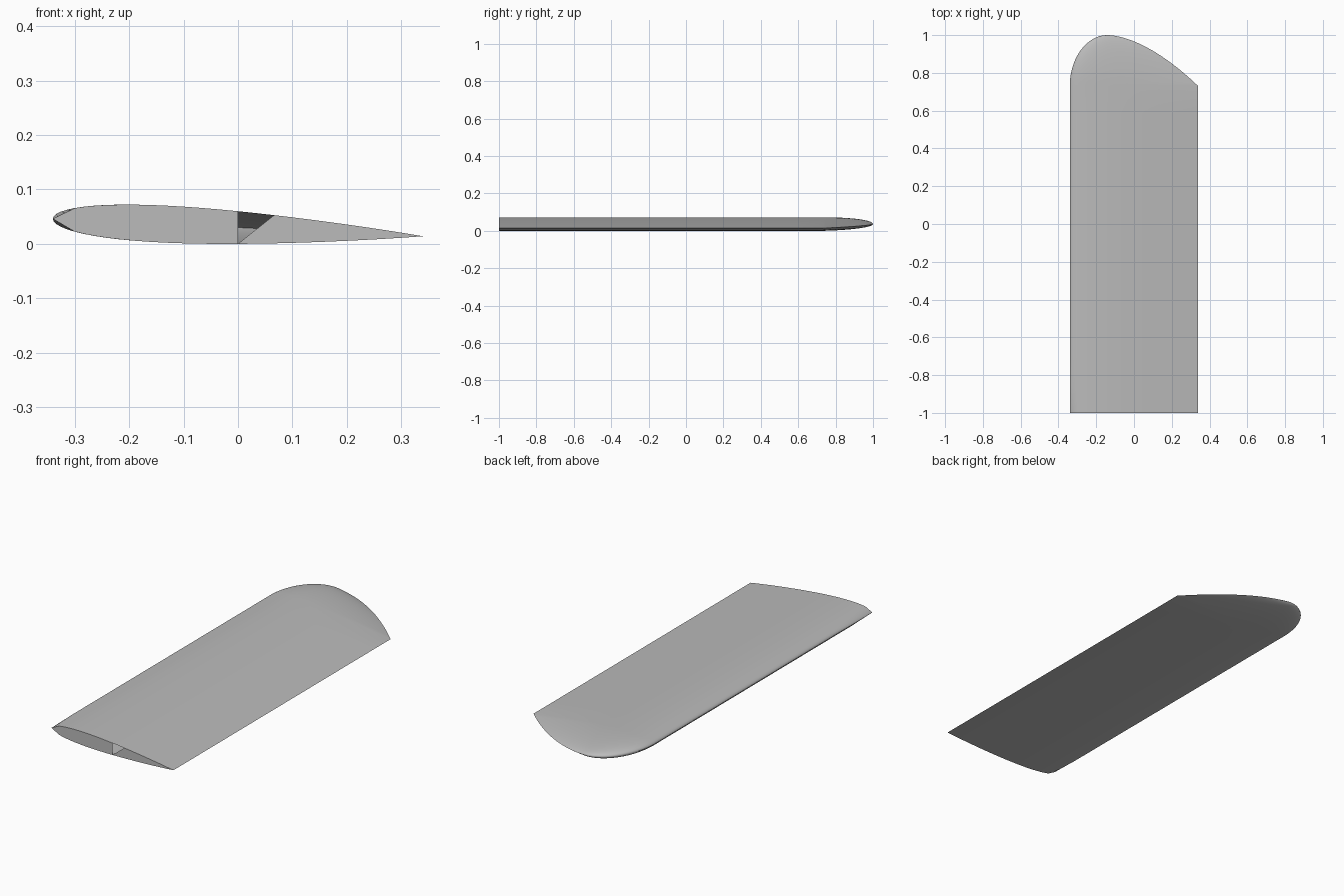
import bpy
import bmesh
from math import cos, sin, pi, sqrt, radians

if "Cube" in bpy.data.objects:
    bpy.data.objects.remove(bpy.data.objects["Cube"])

CHORD, LEAD = 0.68, -0.34
TIP_START, TIP_LEN, TIP_X = 0.73, 0.27, -0.14
COLS = 32      # chordwise divisions
NOSE = 5       # columns in the blunt nose of the root section


def half_thickness(u):
    """Symmetric aerofoil, ten percent thick with a closed trailing edge."""
    return 0.5 * CHORD * (0.2969 * sqrt(u) - 0.126 * u - 0.3516 * u**2
                          + 0.2843 * u**3 - 0.1036 * u**4)


def mean_line(x):
    """Pitched chord plane, with the leading edge higher."""
    return 0.047 - 0.047 * (x - LEAD)


def section(y):
    """Upper and lower points of the wing section at span position y."""
    t = min(1.0, max(0.0, (y - TIP_START) / TIP_LEN))
    thin = sqrt(1 - t * t)
    x0 = TIP_X - 0.2 * thin
    x1 = TIP_X + 0.48 * (1 - t) ** (1 / 1.7)
    upper, lower = [], []
    for i in range(COLS + 1):
        u = (1 - cos(pi * i / COLS)) / 2
        x = x0 + (x1 - x0) * u
        h = max(0.0, half_thickness(u)) * thin
        upper.append((x, y, mean_line(x) + h))
        lower.append((x, y, mean_line(x) - h))
    return upper, lower


def straighten_nose(points):
    """Replace the rounded nose with a straight facet."""
    a, b = points[0], points[NOSE]
    for i in range(1, NOSE):
        f = i / NOSE
        points[i] = tuple(p + (q - p) * f for p, q in zip(a, b))


# Span stations: straight panel, then closer spacing round the tip
stations = [-1 + (TIP_START + 1) * k / 12 for k in range(12)]
stations += [TIP_START + TIP_LEN * sin(pi / 2 * k / 20) for k in range(21)]

bm = bmesh.new()
rows = []
for k, y in enumerate(stations):
    pair = section(y)
    if k == 0:
        for side in pair:
            straighten_nose(side)
    rows.append([[bm.verts.new(p) for p in side] for side in pair])

# Upper and lower skins
for a, b in zip(rows, rows[1:]):
    for i in range(COLS):
        bm.faces.new((a[0][i], a[0][i + 1], b[0][i + 1], b[0][i]))
        bm.faces.new((a[1][i], b[1][i], b[1][i + 1], a[1][i + 1]))

# Root rib, with a small triangular opening behind mid-chord
top, low = rows[0]
mid = COLS // 2
for i in range(COLS):
    if i not in (mid, mid + 1):
        bm.faces.new((low[i], low[i + 1], top[i + 1], top[i]))
bm.faces.new((low[mid], low[mid + 1], low[mid + 2], top[mid + 2]))

bmesh.ops.remove_doubles(bm, verts=bm.verts, dist=1e-5)
bmesh.ops.dissolve_degenerate(bm, edges=bm.edges, dist=1e-5)

# Rest on the ground
lowest = min(v.co.z for v in bm.verts)
bmesh.ops.translate(bm, verts=bm.verts, vec=(0, 0, -lowest))

mesh = bpy.data.meshes.new("wing")
bm.to_mesh(mesh)
bm.free()
wing = bpy.data.objects.new("wing", mesh)
bpy.context.collection.objects.link(wing)

# Plain grey finish
grey = bpy.data.materials.new("plain_grey")
grey.use_nodes = True
colour = (0.5, 0.5, 0.5, 1)
grey.diffuse_color = colour
grey.node_tree.nodes["Principled BSDF"].inputs["Base Color"].default_value = colour
mesh.materials.append(grey)

bpy.ops.object.select_all(action="DESELECT")
wing.select_set(True)
bpy.context.view_layer.objects.active = wing
bpy.ops.object.shade_smooth_by_angle(angle=radians(30))
